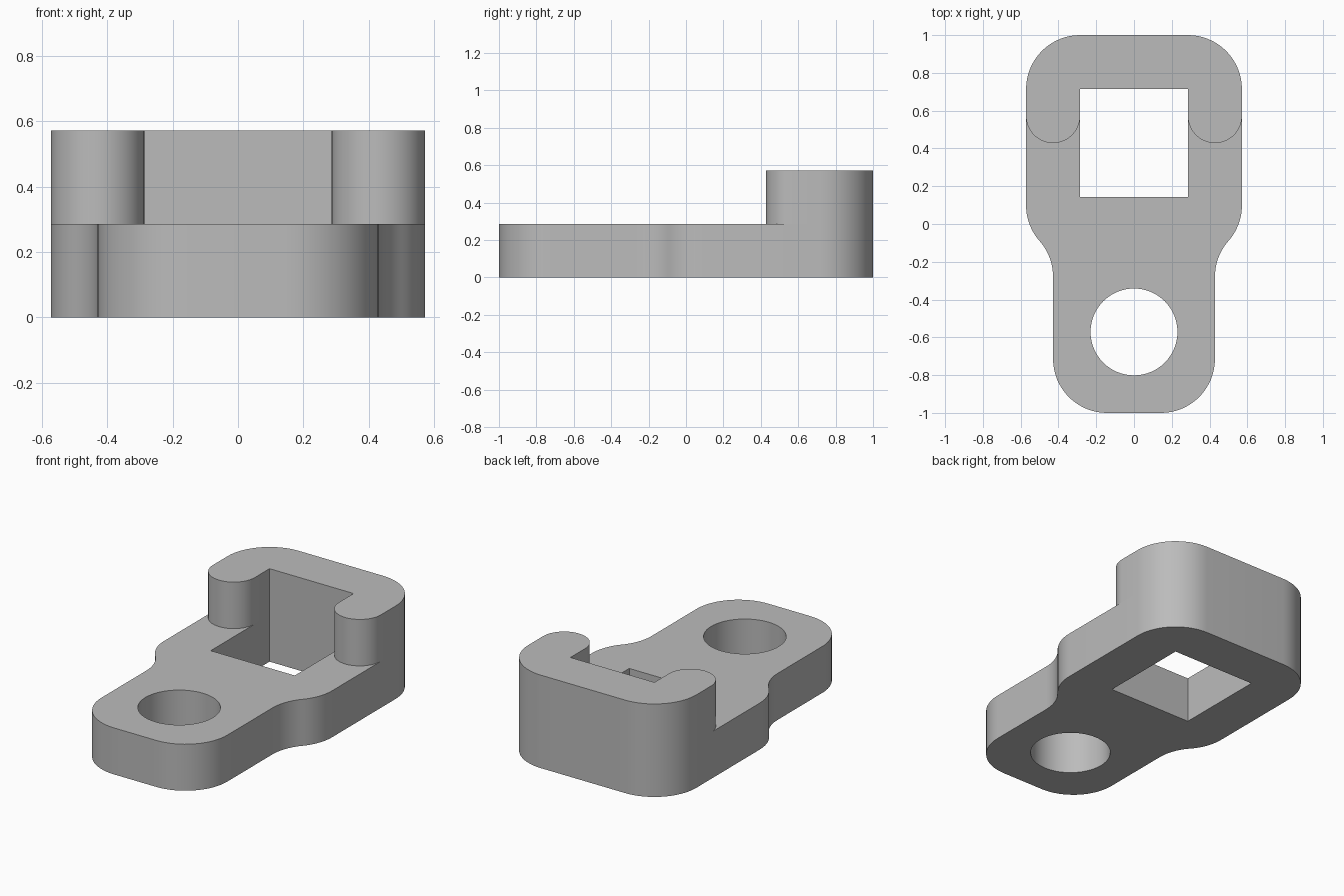
import bpy, bmesh
from math import sin, cos, acos, radians, degrees, tau
from mathutils import Vector

cube = bpy.data.objects.get("Cube")
if cube:
    bpy.data.objects.remove(cube, do_unlink=True)

U = 1 / 7                 # module all sizes derive from
BASE_H, WALL_H = 2 * U, 4 * U
HOLE_R = 0.23


def arc(cx, cy, r, a0, a1, n=16):
    """Points along an arc, angles in degrees."""
    angles = [radians(a0 + (a1 - a0) * i / n) for i in range(n + 1)]
    return [(cx + r * cos(a), cy + r * sin(a)) for a in angles]


def mirror(points):
    return [(-x, y) for x, y in reversed(points)]


# Plan of the right half: rounded wall arm, S-shaped waist, rounded nose
arm_end = arc(3 * U, 4 * U, U, 180, 360, 24)
bend = degrees(acos(0.75))
drop = 4 * U * sin(radians(bend))
waist_y = -0.09
side = (arc(2 * U, waist_y + drop / 2, 2 * U, 0, -bend, 10)
        + arc(5 * U, waist_y - drop / 2, 2 * U, 180 - bend, 180, 10)[1:]
        + arc(U, -5 * U, 2 * U, 0, -90))
plate_half = [(2 * U, U)] + arm_end + side
back_corner = arc(2 * U, 5 * U, 2 * U, 0, 90)
wall_half = [(2 * U, 5 * U)] + arm_end + back_corner

bm = bmesh.new()


def loop(points):
    verts = [bm.verts.new((x, y, 0)) for x, y in points]
    return verts, [bm.edges.new((v, verts[i - 1])) for i, v in enumerate(verts)]


# Plate plan with the round hole, and the U-shaped wall plan behind it
edges = loop(plate_half + mirror(plate_half))[1]
edges += loop([(HOLE_R * cos(tau * i / 64), -4 * U + HOLE_R * sin(tau * i / 64))
               for i in range(64)])[1]
bmesh.ops.triangle_fill(bm, edges=edges, use_beauty=True, normal=Vector((0, 0, 1)))
wall_tag = bm.faces.layers.int.new("wall")
wall_verts = loop(wall_half + mirror(wall_half))[0]
bm.faces.new(wall_verts)[wall_tag] = 1
bmesh.ops.remove_doubles(bm, verts=bm.verts[:], dist=1e-5)


def raise_faces(faces, height, keep):
    out = bmesh.ops.extrude_face_region(bm, geom=faces, use_keep_orig=keep)["geom"]
    bmesh.ops.translate(bm, vec=(0, 0, height),
                        verts=[g for g in out if isinstance(g, bmesh.types.BMVert)])
    return [g for g in out if isinstance(g, bmesh.types.BMFace)]


# Raise the whole plan, then the wall on top of it
top = raise_faces(bm.faces[:], BASE_H, True)
raise_faces([f for f in top if f[wall_tag]], WALL_H - BASE_H, False)
bmesh.ops.recalc_face_normals(bm, faces=bm.faces[:])
bm.faces.layers.int.remove(wall_tag)

mesh = bpy.data.meshes.new("bracket_body")
bm.to_mesh(mesh)
bm.free()
body = bpy.data.objects.new("bracket_body", mesh)
bpy.context.collection.objects.link(body)

# Plain grey material
grey = bpy.data.materials.new("plain_grey")
grey.use_nodes = True
grey.diffuse_color = (0.5, 0.5, 0.5, 1)
grey.node_tree.nodes["Principled BSDF"].inputs["Base Color"].default_value = (0.5, 0.5, 0.5, 1)
mesh.materials.append(grey)

# Smooth curved walls, sharp rims
bpy.ops.object.select_all(action="DESELECT")
body.select_set(True)
bpy.context.view_layer.objects.active = body
bpy.ops.object.shade_smooth_by_angle(angle=radians(30))
